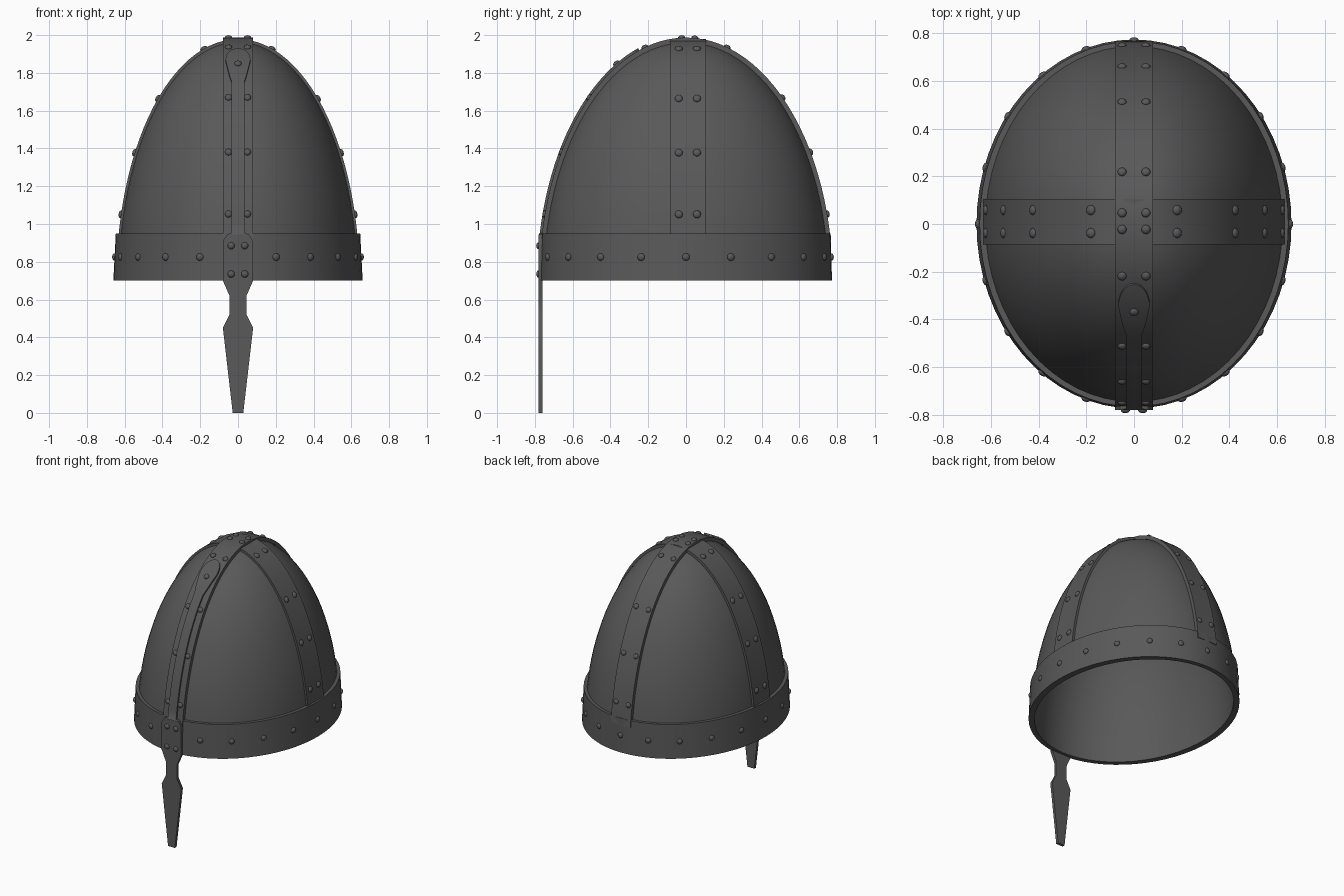
import bpy, bmesh
from math import sin, cos, pi, radians, sqrt, asin, acos
from mathutils import Vector, Matrix

cube = bpy.data.objects.get("Cube")
if cube:
    bpy.data.objects.remove(cube, do_unlink=True)

steel = bpy.data.materials.new("dark_steel")
steel.use_nodes = True
steel.diffuse_color = (0.1, 0.1, 0.1, 1)
steel.node_tree.nodes["Principled BSDF"].inputs["Base Color"].default_value = (0.1, 0.1, 0.1, 1)

# Dome half sizes and the height of its open edge
A, B, H, BASE = 0.635, 0.76, 1.27, 0.70
BAND_TOP = 0.95
SEGS = 64


def finish(name, bm, angle=35):
    bmesh.ops.recalc_face_normals(bm, faces=bm.faces)
    mesh = bpy.data.meshes.new(name)
    bm.to_mesh(mesh)
    bm.free()
    obj = bpy.data.objects.new(name, mesh)
    obj.data.materials.append(steel)
    bpy.context.collection.objects.link(obj)
    bpy.ops.object.select_all(action='DESELECT')
    obj.select_set(True)
    bpy.context.view_layer.objects.active = obj
    bpy.ops.object.shade_smooth_by_angle(angle=radians(angle))
    return obj


def arc(t, half, off):
    """Point on the dome's section at angle t, pushed out by off, and its normal."""
    n = Vector((cos(t) / half, sin(t) / H)).normalized()
    return Vector((half * cos(t), BASE + H * sin(t))) + n * off, n


def bridge(bm, loops, close=False):
    """Skin a list of equal vertex loops; close joins the last to the first."""
    pairs = list(zip(loops, loops[1:])) + ([(loops[-1], loops[0])] if close else [])
    for a, b in pairs:
        for i in range(len(a)):
            j = (i + 1) % len(a)
            bm.faces.new((a[i], a[j], b[j], b[i]))


def oval(bm, rx, ry, z):
    return [bm.verts.new((rx * sin(2 * pi * i / SEGS), -ry * cos(2 * pi * i / SEGS), z))
            for i in range(SEGS)]


def strip(name, sections, to_world):
    """Flat bar through (inner, outer, low edge, high edge) sections."""
    bm = bmesh.new()
    rows = [[bm.verts.new(to_world(p, e)) for p, e in
             ((inner, lo), (inner, hi), (outer, hi), (outer, lo))]
            for inner, outer, lo, hi in sections]
    bridge(bm, rows)
    bm.faces.new(rows[0])
    bm.faces.new(rows[-1])
    return finish(name, bm)


def rivets(name, places, radius=0.019, height=0.013):
    bm = bmesh.new()
    for p, n in places:
        turn = Vector(n).to_track_quat('Z', 'Y').to_matrix().to_4x4()
        size = Matrix.Diagonal((radius, radius, height, 1))
        bmesh.ops.create_uvsphere(bm, u_segments=12, v_segments=8, radius=1,
                                  matrix=Matrix.Translation(p) @ turn @ size)
    return finish(name, bm, 60)


# Dome: hollow shell, outer and inner skins joined at the open edge
bm = bmesh.new()
tips, skins = [], []
for shrink in (0, 0.02):
    rings = []
    for k in range(28):
        t = pi / 2 * k / 28
        rings.append(oval(bm, (A - shrink) * cos(t), (B - shrink) * cos(t),
                          BASE + (H - shrink) * sin(t)))
    bridge(bm, rings)
    tip = bm.verts.new((0, 0, BASE + H - shrink))
    for i in range(SEGS):
        bm.faces.new((rings[-1][i], rings[-1][(i + 1) % SEGS], tip))
    skins.append(rings)
bridge(bm, [skins[0][0], skins[1][0]])
finish("dome", bm)

# Brow band
bm = bmesh.new()
bridge(bm, [oval(bm, 0.660, 0.773, BASE), oval(bm, 0.647, 0.766, BAND_TOP),
            oval(bm, A - 0.02, B - 0.022, BAND_TOP), oval(bm, A - 0.005, B - 0.005, BASE)],
       close=True)
finish("brow_band", bm)


# Two crossing straps
def strap(name, half, off, lo, hi, to_world):
    start = asin((BAND_TOP - 0.05 - BASE) / H)
    sections = []
    for i in range(49):
        t = start + (pi - 2 * start) * i / 48
        sections.append((arc(t, half, -0.012)[0], arc(t, half, off)[0], lo, hi))
    return strip(name, sections, to_world)


def along_y(p, e):
    return Vector((e, p.x, p.y))


def along_x(p, e):
    return Vector((p.x, e, p.y))


SIDE_Y = 0.01
strap("front_back_strap", B, 0.017, -0.08, 0.08, along_y)
strap("side_strap", A, 0.009, SIDE_Y - 0.095, SIDE_Y + 0.095, along_x)

# Nose guard: straight blade below, bar up the strap, teardrop end
blade = [(0, 0.028), (0.45, 0.08), (0.52, 0.045), (0.62, 0.045),
         (0.70, 0.08), (0.91, 0.08), (0.945, 0.058)]
sections = [(Vector((-0.76, z)), Vector((-0.78, z)), -w, w) for z, w in blade]
neck, wide, end = acos(0.44 / B), acos(0.33 / B), acos(0.24 / B)
low = asin((BAND_TOP - BASE) / H)
path = [(low + (neck - low) * i / 18, 0.034) for i in range(19)]
path += [(neck + (wide - neck) * f, 0.034 + 0.031 * f ** 0.8) for f in (0.25, 0.5, 0.75, 1)]
path += [(wide + (end - wide) * sin(pi / 2 * i / 8), 0.065 * cos(pi / 2 * i / 8) + 0.001)
         for i in range(1, 9)]
for t, w in path:
    sections.append((arc(pi - t, B, 0.01)[0], arc(pi - t, B, 0.029)[0], -w, w))
strip("nose_guard", sections, along_y)

# Rivets on the straps, in pairs
HEIGHTS = (1.05, 1.375, 1.66, 1.92)
places = []
for z in HEIGHTS:
    t = asin((z - BASE) / H)
    for angle in (t, pi - t):
        p, n = arc(angle, B, 0.017)
        places += [(along_y(p, x), along_y(n, 0)) for x in (-0.05, 0.05)]
for y in (-0.022, 0.045):
    p, n = arc(acos(y / B), B, 0.017)
    places += [(along_y(p, x), along_y(n, 0)) for x in (-0.05, 0.05)]
rivets("front_back_strap_rivets", places)

places = []
for z in HEIGHTS:
    t = asin((z - BASE) / H)
    for angle in (t, pi - t):
        p, n = arc(angle, A, 0.009)
        places += [(along_x(p, SIDE_Y + d), along_x(n, 0)) for d in (-0.048, 0.048)]
rivets("side_strap_rivets", places, 0.021)

# Rivets around the brow band, none beneath the nose guard
places = []
for k in range(1, 20):
    t = radians(18 * k)
    places.append((Vector((0.6535 * sin(t), -0.7695 * cos(t), 0.825)),
                   Vector((sin(t) / A, -cos(t) / B, 0))))
rivets("brow_band_rivets", places, 0.02)

# Rivets holding the nose guard
places = [(Vector((x, -0.78, z)), Vector((0, -1, 0)))
          for x in (-0.036, 0.036) for z in (0.735, 0.885)]
p, n = arc(pi - acos(0.35 / B), B, 0.029)
places.append((along_y(p, 0), along_y(n, 0)))
rivets("nose_guard_rivets", places)
